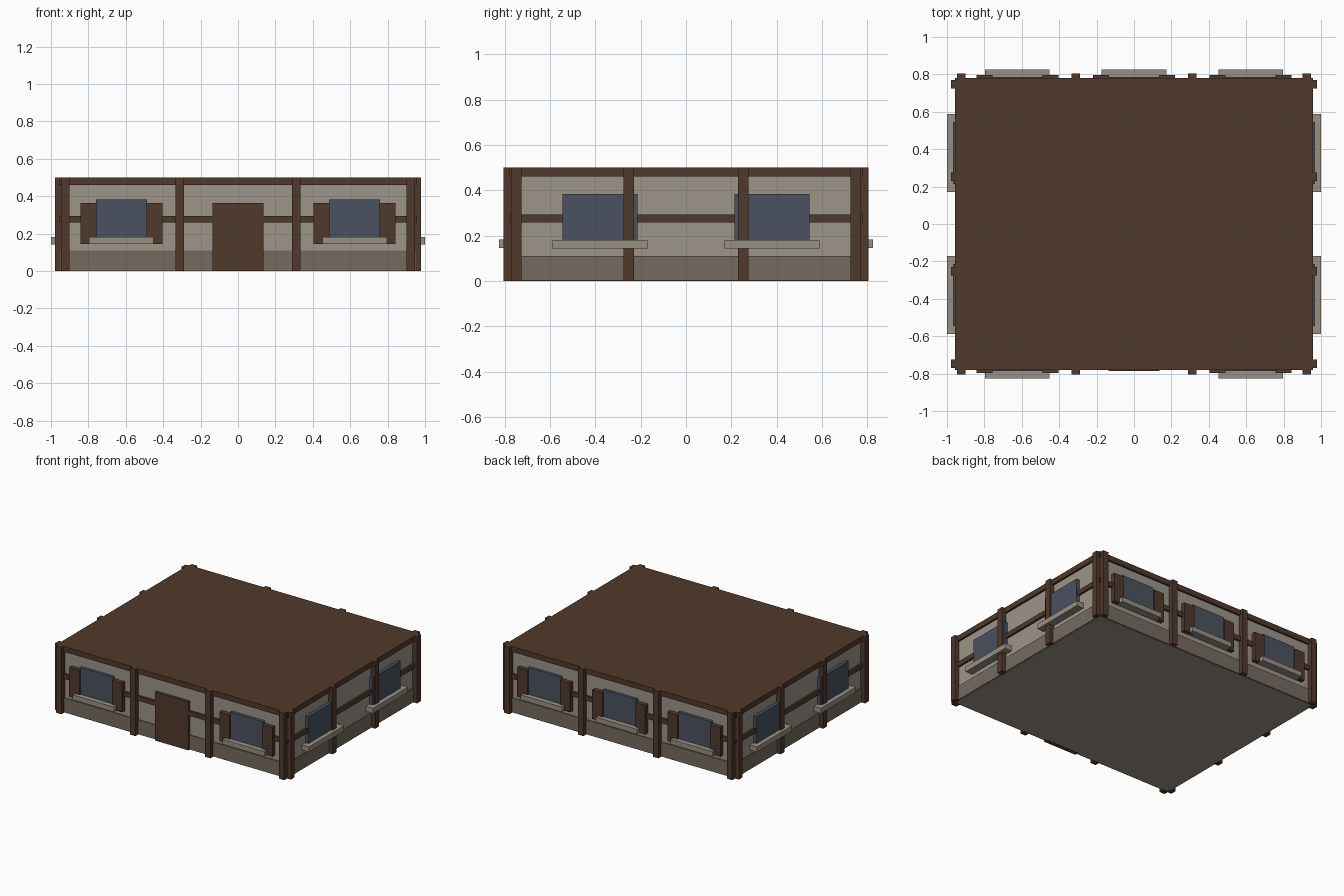
import bpy

cube = bpy.data.objects.get("Cube")
if cube:
    bpy.data.objects.remove(cube, do_unlink=True)


def material(name, rgb):
    m = bpy.data.materials.new(name)
    m.use_nodes = True
    m.diffuse_color = (*rgb, 1)
    bsdf = next(n for n in m.node_tree.nodes if n.type == 'BSDF_PRINCIPLED')
    bsdf.inputs["Base Color"].default_value = (*rgb, 1)
    bsdf.inputs["Roughness"].default_value = 0.9
    return m


timber = material("dark timber", (0.082, 0.041, 0.025))
plaster = material("plaster", (0.335, 0.301, 0.254))
stone = material("foundation stone", (0.178, 0.147, 0.114))
sill_stone = material("sill stone", (0.315, 0.279, 0.224))
glass = material("blue glass", (0.069, 0.084, 0.117))


def box(name, x, y, z, mat):
    """Box spanning the (low, high) pairs x, y and z."""
    bpy.ops.mesh.primitive_cube_add(size=1)
    ob = bpy.context.object
    ob.name = name
    ob.location = [(a + b) / 2 for a, b in (x, y, z)]
    ob.scale = [b - a for a, b in (x, y, z)]
    ob.data.materials.append(mat)
    return ob


def around(c, width):
    return (c - width / 2, c + width / 2)


def end_box(name, axis, sign, along, depth, z, mat):
    """Box on a wall: axis is the wall normal, depth its (inner, outer) distance."""
    out = tuple(sorted(sign * d for d in depth))
    x, y = (out, along) if axis == "x" else (along, out)
    return box(name, x, y, z, mat)


# Core, foundation and timber bands
W, D, H = 0.957, 0.78, 0.50
box("plaster_walls", (-0.942, 0.942), (-0.765, 0.765), (0, 0.48), plaster)
box("foundation", (-0.949, 0.949), (-0.772, 0.772), (0.002, 0.11), stone)
box("top_beam_and_ceiling", (-W, W), (-D, D), (0.46, H), timber)
box("middle_rail", (-W, W), (-D, D), (0.258, 0.294), timber)

# Posts on all four walls
for side, s in (("front", -1), ("back", 1)):
    for x in (-0.924, -0.311, 0.311, 0.924):
        end_box(side + "_post", "y", s, around(x, 0.045), (0.76, 0.804), (0, H), timber)
for side, s in (("right", -1), ("left", 1)):
    for y in (-0.748, -0.252, 0.252, 0.748):
        end_box(side + "_post", "x", s, around(y, 0.046), (0.934, 0.978), (0, H), timber)


# Shuttered windows on the front and back
def shuttered_window(side, s, x):
    end_box(side + "_window", "y", s, around(x, 0.272), (0.75, 0.787), (0.17, 0.382), glass)
    end_box(side + "_sill", "y", s, around(x, 0.345), (0.75, 0.825), (0.145, 0.182), sill_stone)
    for k in (-1, 1):
        end_box(side + "_shutter", "y", s, around(x + k * 0.177, 0.086),
                (0.75, 0.797), (0.145, 0.364), timber)


for x in (-0.623, 0.623):
    shuttered_window("front", -1, x)
for x in (-0.623, 0, 0.623):
    shuttered_window("back", 1, x)

# Plain windows on the left and right
for side, s in (("right", -1), ("left", 1)):
    for y in (-0.379, 0.379):
        end_box(side + "_window", "x", s, around(y, 0.332), (0.93, 0.967), (0.17, 0.383), glass)
        end_box(side + "_sill", "x", s, around(y, 0.418), (0.93, 1.0), (0.142, 0.181), sill_stone)

# Front door
end_box("front_door", "y", -1, around(0, 0.275), (0.75, 0.785), (0, 0.364), timber)
